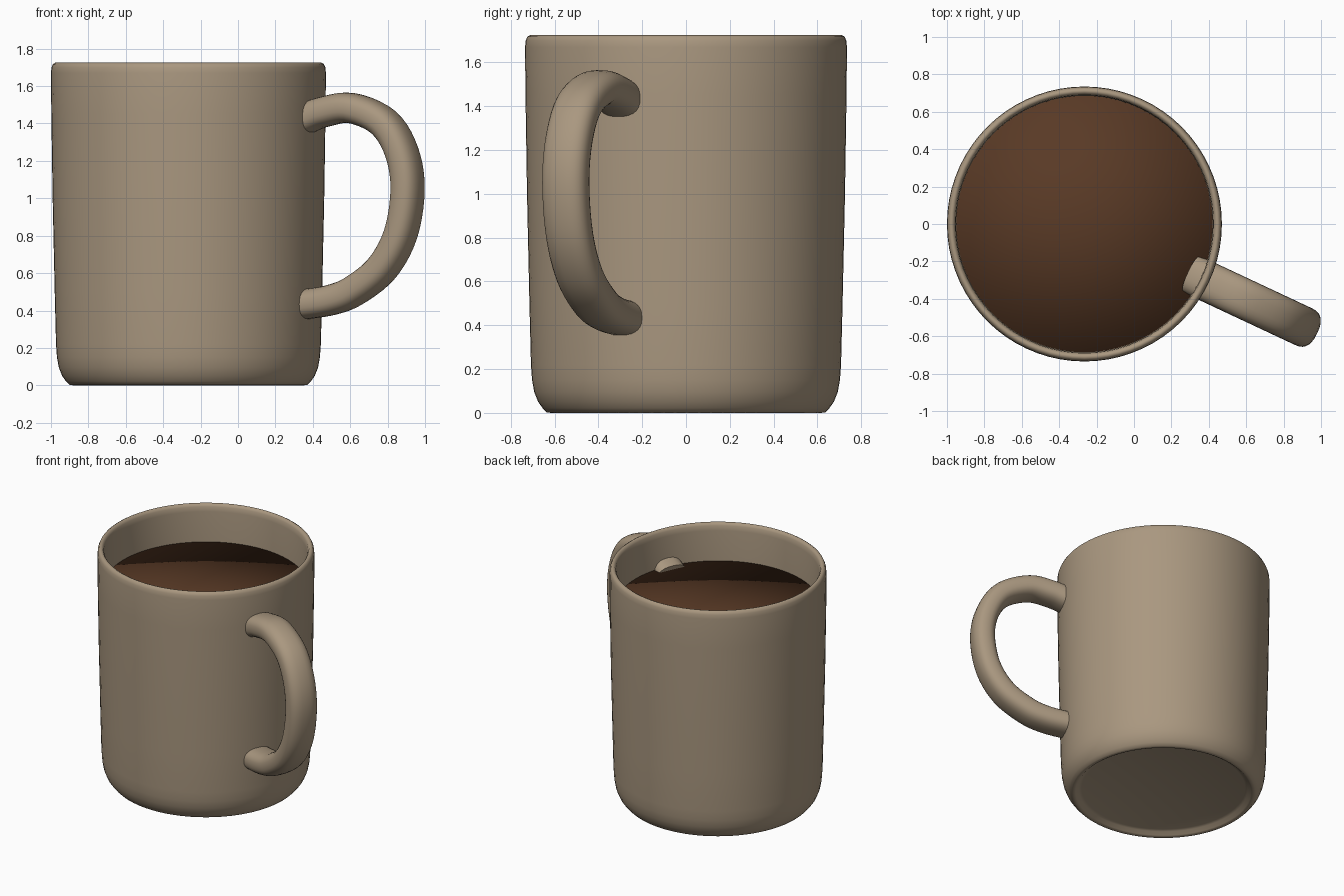
import bpy, bmesh, math
from mathutils import Vector, Matrix

if "Cube" in bpy.data.objects:
    bpy.data.objects.remove(bpy.data.objects["Cube"])

CX = -0.265                       # mug axis
HANDLE_ANGLE = math.radians(-25.1)
SEG = 72


def material(name, rgb):
    m = bpy.data.materials.new(name)
    m.diffuse_color = (*rgb, 1)
    m.use_nodes = True
    m.node_tree.nodes["Principled BSDF"].inputs["Base Color"].default_value = m.diffuse_color
    return m


clay = material("tan glaze", (0.40, 0.312, 0.215))
brown = material("dark coffee", (0.10, 0.042, 0.019))


def finish(bm, name, mat, angle=None):
    bmesh.ops.recalc_face_normals(bm, faces=bm.faces)
    me = bpy.data.meshes.new(name)
    bm.to_mesh(me)
    bm.free()
    me.materials.append(mat)
    ob = bpy.data.objects.new(name, me)
    bpy.context.collection.objects.link(ob)
    for p in me.polygons:
        p.use_smooth = True
    if angle:
        bpy.context.view_layer.objects.active = ob
        ob.select_set(True)
        bpy.ops.object.shade_smooth_by_angle(angle=math.radians(angle))
        ob.select_set(False)
    return ob


def lathe(name, profile, mat, angle=None):
    """Revolve (radius, z) points whose two ends lie on the axis."""
    bm = bmesh.new()
    rings = []
    for r, z in profile:
        n = 1 if r == 0 else SEG
        rings.append([bm.verts.new((CX + r * math.cos(2 * math.pi * i / SEG),
                                    r * math.sin(2 * math.pi * i / SEG), z))
                      for i in range(n)])
    for a, b in zip(rings, rings[1:]):
        for i in range(SEG):
            j = (i + 1) % SEG
            quad = [a[i % len(a)], a[j % len(a)], b[j % len(b)], b[i % len(b)]]
            bm.faces.new(list(dict.fromkeys(quad)))
    return finish(bm, name, mat, angle)


# Mug: recessed base, foot ring, tapered wall, rounded rim, hollow inside
lathe("mug_body", [
    (0, 0.032), (0.565, 0.032), (0.585, 0.025), (0.605, 0.006), (0.618, 0),
    (0.637, 0.003), (0.655, 0.022), (0.675, 0.05), (0.693, 0.095),
    (0.703, 0.15), (0.708, 0.22), (0.715, 0.5), (0.726, 1.0), (0.733, 1.45),
    (0.735, 1.67), (0.732, 1.70), (0.724, 1.718), (0.712, 1.725),
    (0.70, 1.72), (0.691, 1.705), (0.687, 1.67), (0.685, 1.4),
    (0.67, 0.3), (0.62, 0.15), (0.55, 0.1), (0, 0.1)], clay, 60)

# Coffee: softly shaded solid filling the mug
lathe("coffee", [(0, 1.2), (0.688, 1.2), (0.688, 1.445), (0, 1.445)], brown)

# Handle: rounded section swept along a curved path of (radius, z) points
path = [(0.635, 0.432), (0.70, 0.435), (0.845, 0.457), (0.977, 0.505),
        (1.142, 0.625), (1.253, 0.81), (1.294, 1.05), (1.258, 1.25),
        (1.153, 1.405), (0.965, 1.482), (0.80, 1.462), (0.70, 1.428),
        (0.64, 1.405)]
pts = [Vector(p) for p in path]
pts = [2 * pts[0] - pts[1]] + pts + [2 * pts[-1] - pts[-2]]
STEPS = 5
line = []
for k in range(1, len(pts) - 2):
    p0, p1, p2, p3 = pts[k - 1:k + 3]
    for s in range(STEPS):
        t = s / STEPS
        line.append(0.5 * (2 * p1 + (p2 - p0) * t
                           + (2 * p0 - 5 * p1 + 4 * p2 - p3) * t * t
                           + (3 * p1 - p0 - 3 * p2 + p3) * t ** 3))
line.append(pts[-2])

N = 28
bm = bmesh.new()
rings = []
for k, p in enumerate(line):
    d = (line[min(k + 1, len(line) - 1)] - line[max(k - 1, 0)]).normalized()
    nrm = Vector((d.y, -d.x))
    ring = []
    for i in range(N):
        c, s = math.cos(2 * math.pi * i / N), math.sin(2 * math.pi * i / N)
        u = math.copysign(abs(c) ** 0.8, c) * 0.081
        v = math.copysign(abs(s) ** 0.8, s) * 0.108
        q = p + nrm * u
        ring.append(bm.verts.new((q.x, v, q.y)))
    rings.append(ring)
for a, b in zip(rings, rings[1:]):
    for i in range(N):
        j = (i + 1) % N
        bm.faces.new((a[i], a[j], b[j], b[i]))
bm.faces.new(rings[0])
bm.faces.new(rings[-1])
bm.transform(Matrix.Translation((CX, 0, 0)) @ Matrix.Rotation(HANDLE_ANGLE, 4, 'Z'))
finish(bm, "handle", clay, 50)
